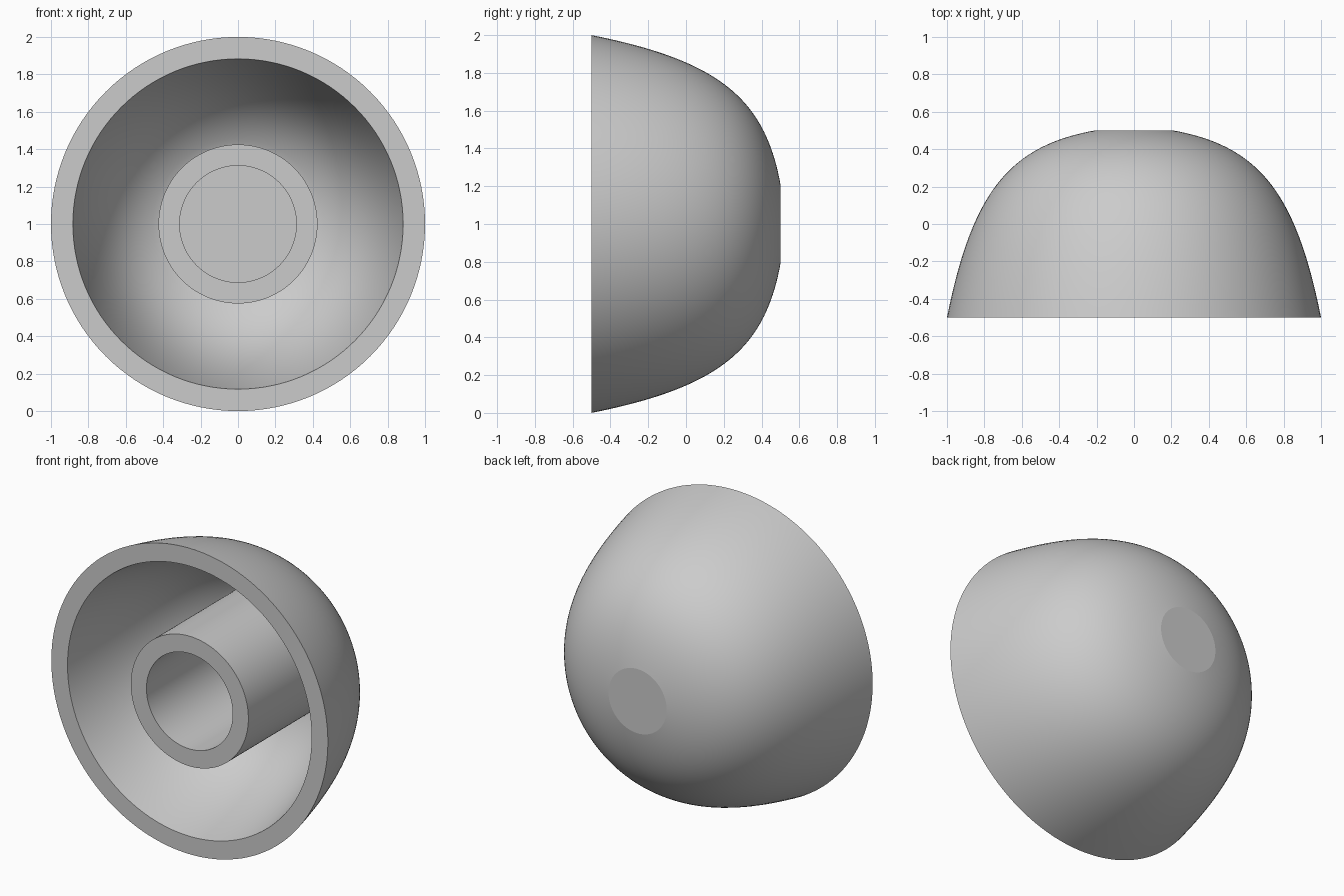
import bpy
import bmesh
from math import pi, radians
from mathutils import Vector
from mathutils.geometry import interpolate_bezier

cube = bpy.data.objects.get("Cube")
if cube:
    bpy.data.objects.remove(cube, do_unlink=True)

FULL = 0.75          # roundness of the dome curves
RIM, BACK = -0.5, 0.5
BOSS_R, BORE_R, BORE_END = 0.425, 0.312, 0.38


def dome_curve(start, corner, end, count=40):
    """Points (radius, depth) from the rim to the crown."""
    a, c, b = (Vector((*p, 0)) for p in (start, corner, end))
    pts = interpolate_bezier(a, a.lerp(c, FULL), b.lerp(c, FULL), b, count)
    return [(p.x, p.y) for p in pts]


def lathe(name, profile, material, steps=128):
    """Spin a (radius, depth) profile about the front-to-back axis."""
    bm = bmesh.new()
    verts = [bm.verts.new((r, y, 0)) for r, y in profile]
    edges = [bm.edges.new(pair) for pair in zip(verts, verts[1:])]
    bmesh.ops.spin(bm, geom=verts + edges, cent=(0, 0, 0), axis=(0, 1, 0),
                   angle=2 * pi, steps=steps)
    bmesh.ops.remove_doubles(bm, verts=bm.verts, dist=0.0001)
    bmesh.ops.recalc_face_normals(bm, faces=bm.faces)
    mesh = bpy.data.meshes.new(name)
    bm.to_mesh(mesh)
    bm.free()
    mesh.materials.append(material)
    obj = bpy.data.objects.new(name, mesh)
    bpy.context.collection.objects.link(obj)
    obj.location.z = 1
    bpy.ops.object.select_all(action='DESELECT')
    obj.select_set(True)
    bpy.context.view_layer.objects.active = obj
    bpy.ops.object.shade_smooth_by_angle(angle=radians(8))


grey = bpy.data.materials.new("light grey")
grey.use_nodes = True
colour = (0.6, 0.6, 0.6, 1)
grey.diffuse_color = colour
grey.node_tree.nodes["Principled BSDF"].inputs["Base Color"].default_value = colour

# Outer dome, from the small flat on the back to the rim
outer = dome_curve((1, RIM), (0.822, 0.39), (0.21, BACK))[::-1]

# Hollow inside, ending where it meets the central boss
inner = [p for p in dome_curve((0.883, RIM), (0.722, 0.291), (0.19, 0.387))
         if p[0] > BOSS_R + 0.005]
inner.append((BOSS_R, inner[-1][1] + 0.003))

# Central boss, flush with the rim, with a blind bore
boss = [(BOSS_R, RIM), (BORE_R, RIM), (BORE_R, BORE_END), (0, BORE_END)]

lathe("knob_body", [(0, BACK)] + outer + inner + boss, grey)
